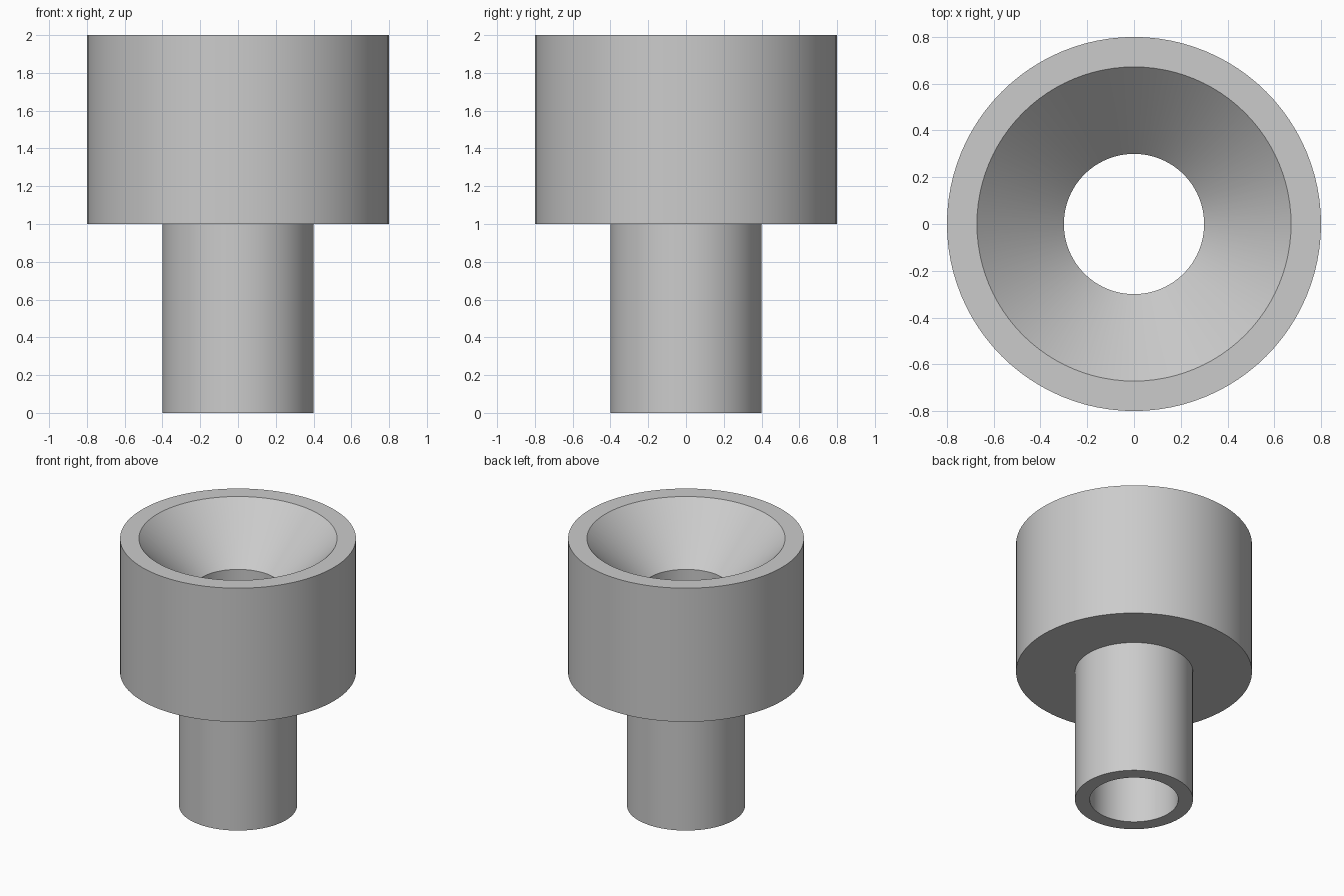
import bpy
import bmesh
import math
from mathutils import Matrix, Vector

cube = bpy.data.objects.get("Cube")
if cube:
    bpy.data.objects.remove(cube, do_unlink=True)

SIDES = 96


def make_material(name, rgb):
    mat = bpy.data.materials.new(name)
    mat.use_nodes = True
    mat.diffuse_color = (*rgb, 1)
    mat.node_tree.nodes["Principled BSDF"].inputs["Base Color"].default_value = (*rgb, 1)
    return mat


def lathe(name, profile, mat):
    """Spin a closed (radius, height) profile around the z axis."""
    bm = bmesh.new()
    verts = [bm.verts.new((r, 0, z)) for r, z in profile]
    edges = [bm.edges.new((v, verts[(i + 1) % len(verts)])) for i, v in enumerate(verts)]
    bmesh.ops.spin(bm, geom=verts + edges, cent=(0, 0, 0), axis=(0, 0, 1),
                   angle=math.tau, steps=SIDES, use_duplicate=False)
    bmesh.ops.remove_doubles(bm, verts=bm.verts, dist=0.0001)
    bmesh.ops.recalc_face_normals(bm, faces=bm.faces)
    mesh = bpy.data.meshes.new(name)
    bm.to_mesh(mesh)
    bm.free()
    mesh.materials.append(mat)
    obj = bpy.data.objects.new(name, mesh)
    bpy.context.collection.objects.link(obj)
    bpy.ops.object.select_all(action="DESELECT")
    obj.select_set(True)
    bpy.context.view_layer.objects.active = obj
    bpy.ops.object.shade_smooth_by_angle(angle=math.radians(30))
    return obj


grey = make_material("light grey", (0.6, 0.6, 0.6))

# Wide head, narrow stem, straight bore and flared 45 degree mouth in one solid
lathe("funnel_body", [
    (0.3, 0), (0.4, 0), (0.4, 1), (0.8, 1),
    (0.8, 2), (0.672, 2), (0.3, 1.628),
], grey)
